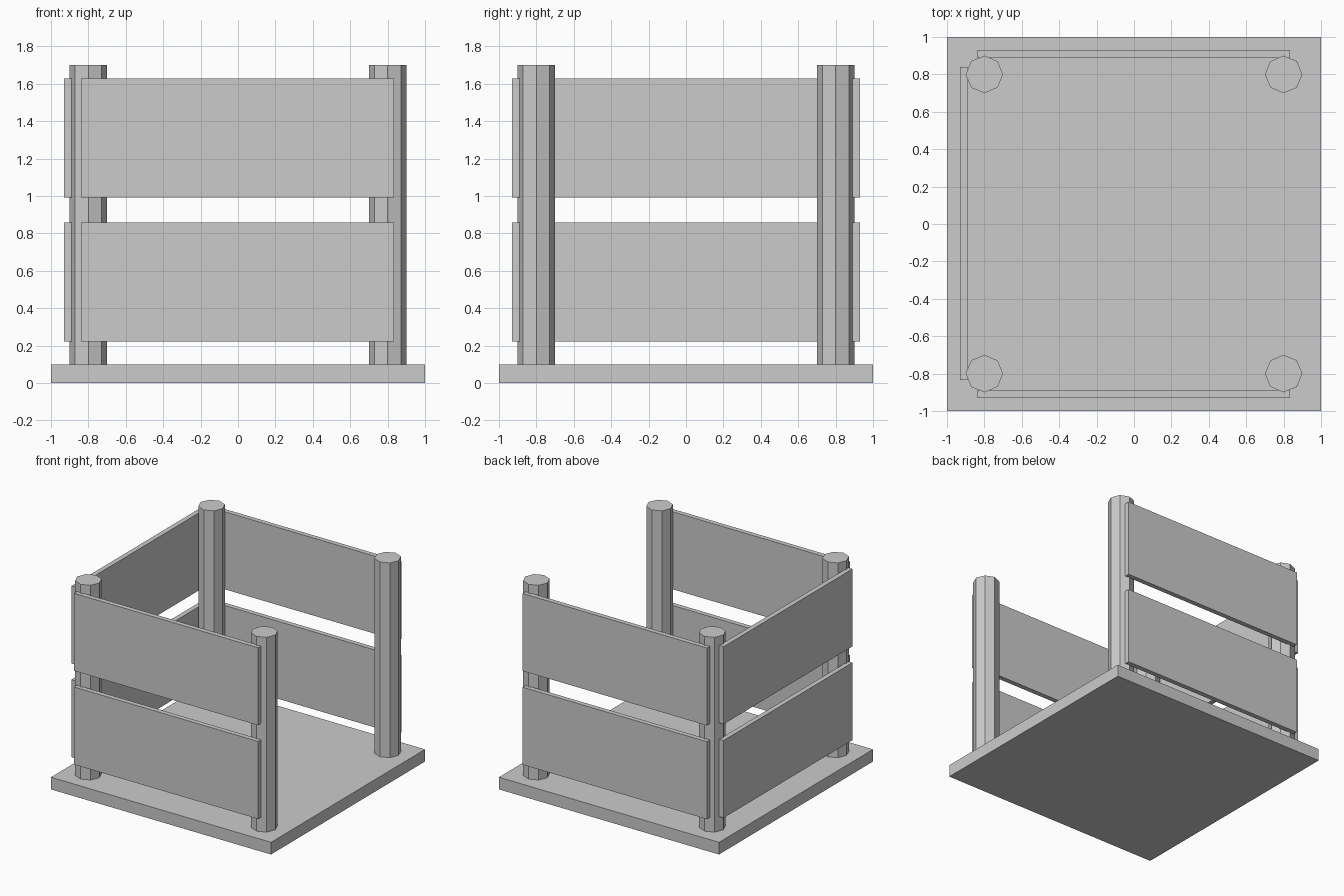
import bpy

cube = bpy.data.objects.get("Cube")
if cube:
    bpy.data.objects.remove(cube, do_unlink=True)

grey = bpy.data.materials.new("plain grey")
grey.use_nodes = True
colour = (0.6, 0.6, 0.6, 1)
grey.diffuse_color = colour
grey.node_tree.nodes["Principled BSDF"].inputs["Base Color"].default_value = colour


def finish(name):
    obj = bpy.context.object
    obj.name = name
    obj.data.materials.append(grey)
    return obj


def box(name, centre, size):
    bpy.ops.mesh.primitive_cube_add(size=1, location=centre)
    obj = finish(name)
    obj.scale = size
    bpy.ops.object.transform_apply(location=False, rotation=False, scale=True)


# Floor slab
FLOOR, POST_TOP = 0.1, 1.7
box("floor", (0, 0, FLOOR / 2), (2, 2, FLOOR))

# Octagonal corner posts
for side, x in (("right", -0.8), ("left", 0.8)):
    for end, y in (("front", -0.8), ("back", 0.8)):
        bpy.ops.mesh.primitive_cylinder_add(
            vertices=8, radius=0.1, depth=POST_TOP - FLOOR,
            location=(x, y, (POST_TOP + FLOOR) / 2))
        finish(f"{end}_{side}_post")

# Two boards on each walled side; the left side stays open
LENGTH, THICK, HEIGHT, OUT = 1.674, 0.04, 0.637, 0.91
for level, z in (("lower", 0.539), ("upper", 1.309)):
    box(f"front_{level}_board", (-0.003, -OUT, z), (LENGTH, THICK, HEIGHT))
    box(f"back_{level}_board", (-0.003, OUT, z), (LENGTH, THICK, HEIGHT))
    box(f"right_{level}_board", (-OUT, 0.003, z), (THICK, LENGTH, HEIGHT))
